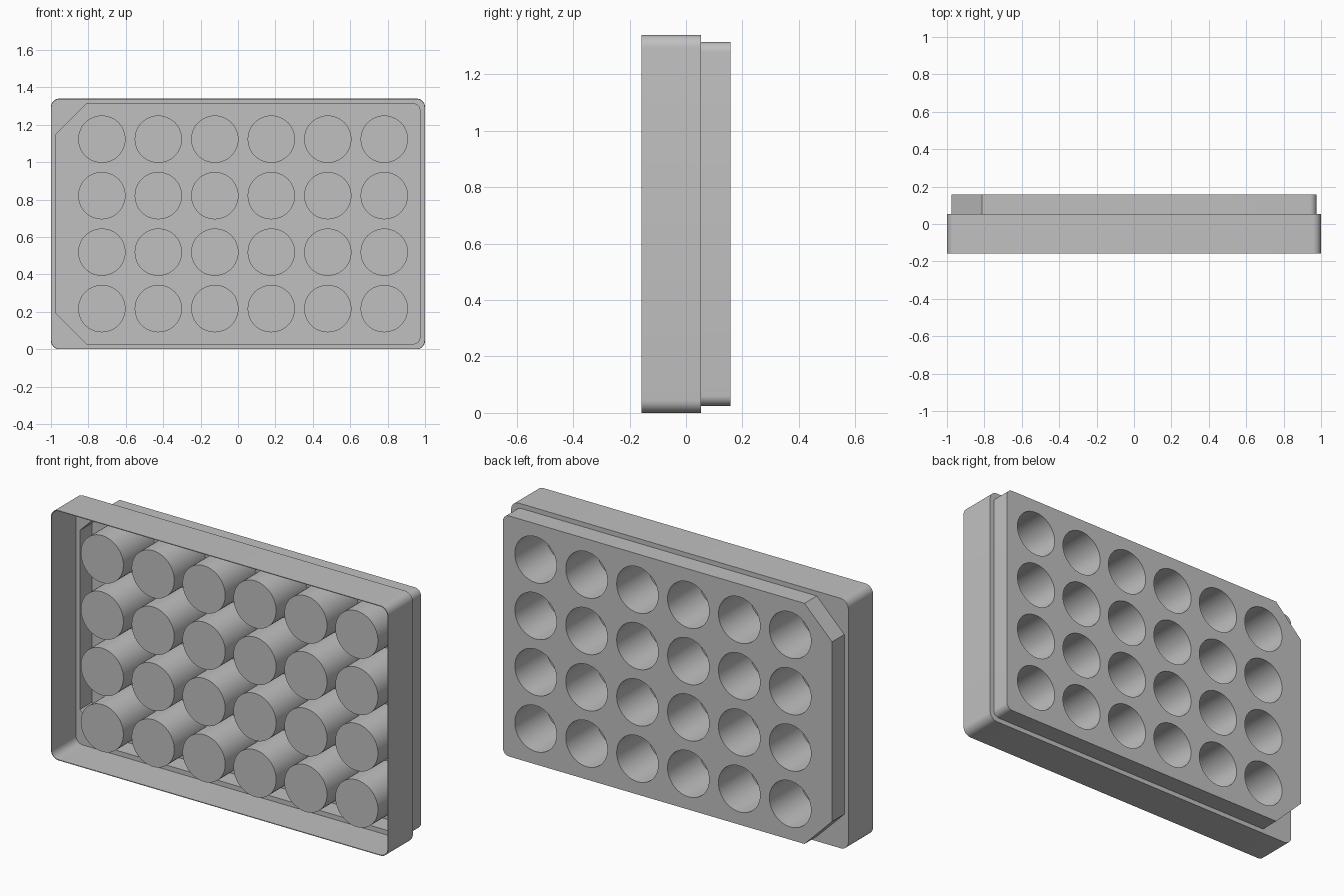
import bpy, bmesh, math
from mathutils import Vector

if "Cube" in bpy.data.objects:
    bpy.data.objects.remove(bpy.data.objects["Cube"])

WALL = 0.004                     # shell thickness
FRONT, LEDGE, BACK = -0.157, 0.053, 0.157
WELL_R, WELL_FRONT, PITCH = 0.1265, -0.112, 0.302
SEG, CORNER = 48, 8

grey = bpy.data.materials.new("light_grey_plastic")
grey.diffuse_color = (0.53, 0.53, 0.53, 1)
grey.use_nodes = True
grey.node_tree.nodes["Principled BSDF"].inputs["Base Color"].default_value = grey.diffuse_color


def finish(bm, name):
    bmesh.ops.recalc_face_normals(bm, faces=bm.faces[:])
    mesh = bpy.data.meshes.new(name)
    bm.to_mesh(mesh)
    bm.free()
    mesh.materials.append(grey)
    obj = bpy.data.objects.new(name, mesh)
    bpy.context.collection.objects.link(obj)
    bpy.ops.object.select_all(action='DESELECT')
    obj.select_set(True)
    bpy.context.view_layer.objects.active = obj
    bpy.ops.object.shade_smooth_by_angle(angle=math.radians(30))
    return obj


def outline(x0, x1, z0, z1, radius, chamfer=0):
    """Rounded rectangle in x, z; the left corners are cut straight if chamfer is set."""
    pts = []
    for i, (sx, sz) in enumerate([(1, 1), (-1, 1), (-1, -1), (1, -1)]):
        cut = chamfer if sx < 0 and chamfer else radius
        cx = (x1 if sx > 0 else x0) - sx * cut
        cz = (z1 if sz > 0 else z0) - sz * cut
        a0 = i * math.pi / 2
        p, q = [Vector((cx + cut * math.cos(a), cz + cut * math.sin(a)))
                for a in (a0, a0 + math.pi / 2)]
        for k in range(CORNER + 1):
            t = k / CORNER
            a = a0 + t * math.pi / 2
            if cut == radius:
                pts.append((cx + cut * math.cos(a), cz + cut * math.sin(a)))
            else:
                pts.append(tuple(p.lerp(q, t)))
    return pts


def circle(cx, cz, r):
    return [(cx + r * math.cos(2 * math.pi * k / SEG),
             cz + r * math.sin(2 * math.pi * k / SEG)) for k in range(SEG)]


def ring(bm, pts, y):
    return [bm.verts.new((x, y, z)) for x, z in pts]


def bridge(bm, a, b):
    n = len(a)
    for k in range(n):
        bm.faces.new((a[k], a[(k + 1) % n], b[(k + 1) % n], b[k]))


def ring_edges(bm, verts):
    out = []
    for k, v in enumerate(verts):
        w = verts[(k + 1) % len(verts)]
        out.append(bm.edges.get((v, w)) or bm.edges.new((v, w)))
    return out


centres = [(0.027 + (c - 2.5) * PITCH, 0.67 + (r - 1.5) * PITCH)
           for r in range(4) for c in range(6)]

# Tray: stepped thin shell, open at the front
base_out = outline(-1, 1, 0, 1.34, 0.045)
base_in = outline(-1 + WALL, 1 - WALL, WALL, 1.34 - WALL, 0.041)
deck_out = outline(-0.976, 0.976, 0.025, 1.315, 0.036, 0.163)
deck_in = outline(-0.976 + WALL, 0.976 - WALL, 0.025 + WALL, 1.315 - WALL, 0.032, 0.161)

bm = bmesh.new()
steps = [(deck_out, BACK), (deck_out, LEDGE), (base_out, LEDGE), (base_out, FRONT),
         (base_in, FRONT), (base_in, LEDGE - WALL), (deck_in, LEDGE - WALL),
         (deck_in, BACK - WALL)]
rings = [ring(bm, pts, y) for pts, y in steps]
for a, b in zip(rings, rings[1:]):
    bridge(bm, a, b)

# Deck: outer and inner sheets pierced by the well openings
for border, y in ((rings[0], BACK), (rings[-1], BACK - WALL)):
    edges = ring_edges(bm, border)
    for cx, cz in centres:
        edges += ring_edges(bm, ring(bm, circle(cx, cz, WELL_R), y))
    bmesh.ops.triangle_fill(bm, edges=edges, use_beauty=True, normal=(0, 1, 0))
finish(bm, "tray")

# Wells: thin flat-bottomed cups sharing one mesh
bm = bmesh.new()
inner_r = WELL_R - WALL * 0.75
cup = [ring(bm, circle(0, 0, r), y) for r, y in
       [(WELL_R, WELL_FRONT), (WELL_R, BACK), (inner_r, BACK), (inner_r, WELL_FRONT + WALL)]]
for a, b in zip(cup, cup[1:]):
    bridge(bm, a, b)
bm.faces.new(cup[0])
bm.faces.new(cup[-1])
well = finish(bm, "well")
for i, (cx, cz) in enumerate(centres):
    obj = well if i == 0 else well.copy()
    if i:
        bpy.context.collection.objects.link(obj)
    obj.location = (cx, 0, cz)
